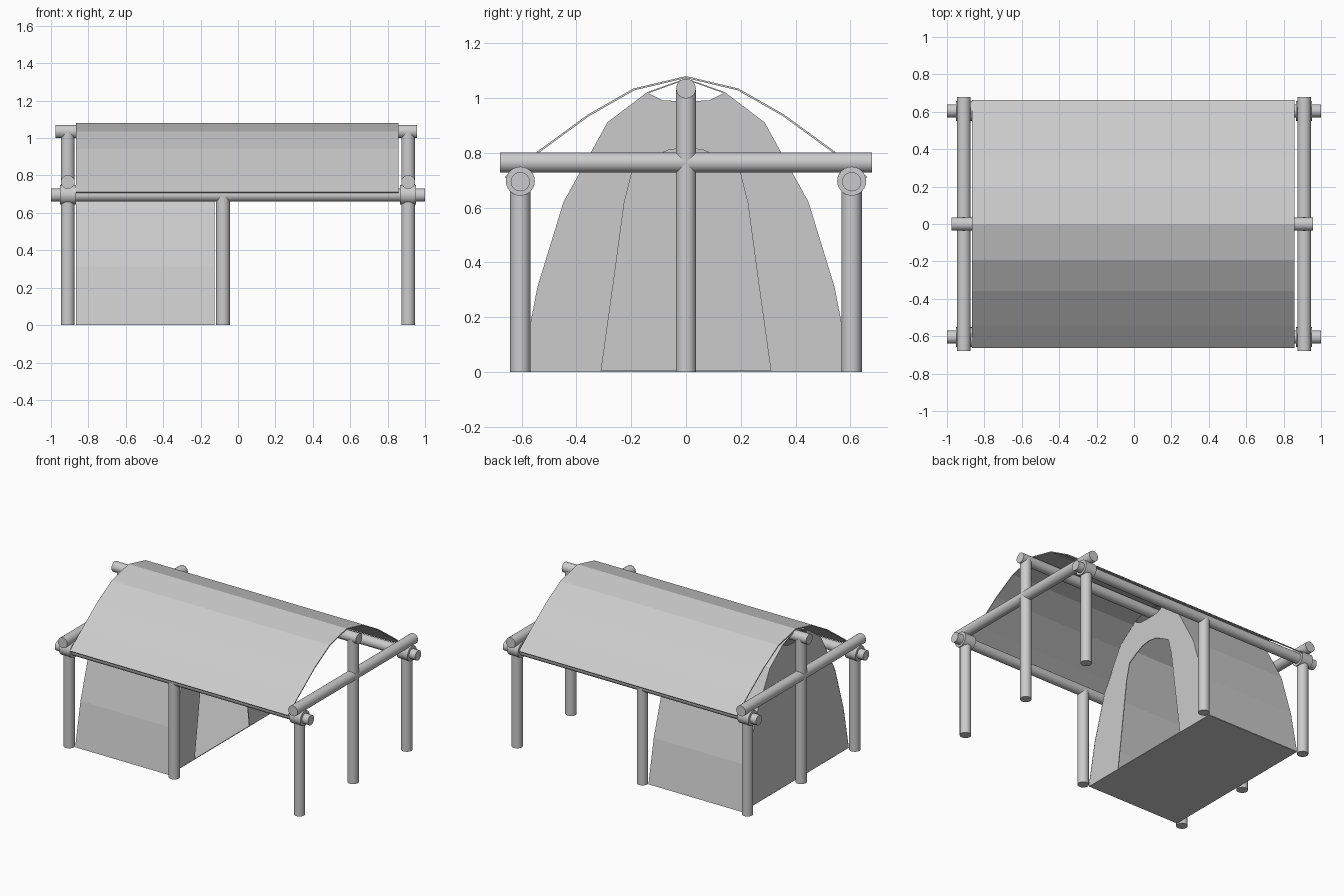
import bpy
from mathutils import Vector

if "Cube" in bpy.data.objects:
    bpy.data.objects.remove(bpy.data.objects["Cube"])


def pole(name, a, b, r, sides=24):
    """Round pole from point a to point b."""
    a, b = Vector(a), Vector(b)
    d = b - a
    bpy.ops.mesh.primitive_cylinder_add(vertices=sides, radius=r, depth=d.length, location=(a + b) / 2)
    ob = bpy.context.object
    ob.name = name
    ob.rotation_euler = d.to_track_quat('Z', 'Y').to_euler()
    bpy.ops.object.shade_smooth_by_angle()
    return ob


def cloth(name, verts, faces, thickness=0.005):
    """Thin flat-shaded fabric sheet."""
    me = bpy.data.meshes.new(name)
    me.from_pydata(verts, [], faces)
    ob = bpy.data.objects.new(name, me)
    bpy.context.collection.objects.link(ob)
    mod = ob.modifiers.new("thickness", 'SOLIDIFY')
    mod.thickness = thickness
    mod.offset = 0
    return ob


def mirrored(half):
    """Full left-to-right outline from a half outline that ends at y = 0."""
    return [(-y, z) for y, z in half] + [(y, z) for y, z in half[-2::-1]]


def sweep(name, outline, x0, x1, thickness=0.005):
    """Fabric stretched along x with a y-z outline."""
    n = len(outline)
    verts = [(x, y, z) for x in (x0, x1) for y, z in outline]
    faces = [(i, i + 1, n + i + 1, n + i) for i in range(n - 1)]
    return cloth(name, verts, faces, thickness)


R = 0.037
EX, SY = 0.91, 0.605

# Side frames: posts, long rail and lashing collars
for s, side in ((-1, "front"), (1, "back")):
    y = s * SY
    for x, label in ((-EX, "left"), (-0.08, "middle"), (EX, "right")):
        pole(f"{side}_{label}_post", (x, y, 0), (x, y, 0.69), R)
    pole(f"{side}_rail", (-1, y, 0.695), (1, y, 0.695), 0.035)
    for x, label in ((-EX, "left"), (EX, "right")):
        pole(f"{side}_{label}_collar", (x - 0.043, y, 0.697), (x + 0.043, y, 0.697), 0.053)

# End frames: centre post, cross beam and king post
for x, label in ((-EX, "left"), (EX, "right")):
    pole(f"{label}_centre_post", (x, 0, 0), (x, 0, 0.765), R)
    pole(f"{label}_cross_beam", (x, -0.68, 0.765), (x, 0.68, 0.765), R)
    pole(f"{label}_king_post", (x, 0, 0.765), (x, 0, 1.03), R)

# Ridge pole
pole("ridge_pole", (-0.975, 0, 1.035), (0.957, 0, 1.035), 0.036)

# Roof tarp
sweep("roof_tarp", mirrored([(0.66, 0.71), (0.54, 0.803), (0.355, 0.938), (0.19, 1.032), (0, 1.077)]),
      -0.865, 0.858, 0.007)

# Inner tent skin, passing over the ridge pole
X0, X1 = -0.865, -0.125
skin = [(0.6, 0.003), (0.54, 0.31), (0.445, 0.62), (0.285, 0.91), (0.14, 1.02)]
sweep("tent_skin", mirrored(skin + [(0, 1.07)]), X0, X1)

# Tent end walls, dipped below the ridge pole
wall = mirrored(skin + [(0.085, 0.992), (0, 0.988)])
n = len(wall)
cloth("tent_closed_end", [(X0 + 0.003, y, z) for y, z in wall], [tuple(range(n))])
door = mirrored([(0.31, 0.003), (0.267, 0.31), (0.225, 0.62), (0.195, 0.74),
                 (0.12, 0.785), (0.065, 0.81), (0, 0.82)])
cloth("tent_door_end", [(X1 - 0.003, y, z) for y, z in wall + door],
      [(i, i + 1, n + i + 1, n + i) for i in range(n - 1)])

# Tent floor
cloth("tent_floor", [(X0, -0.6, 0.003), (X1, -0.6, 0.003), (X1, 0.6, 0.003), (X0, 0.6, 0.003)], [(0, 1, 2, 3)])
